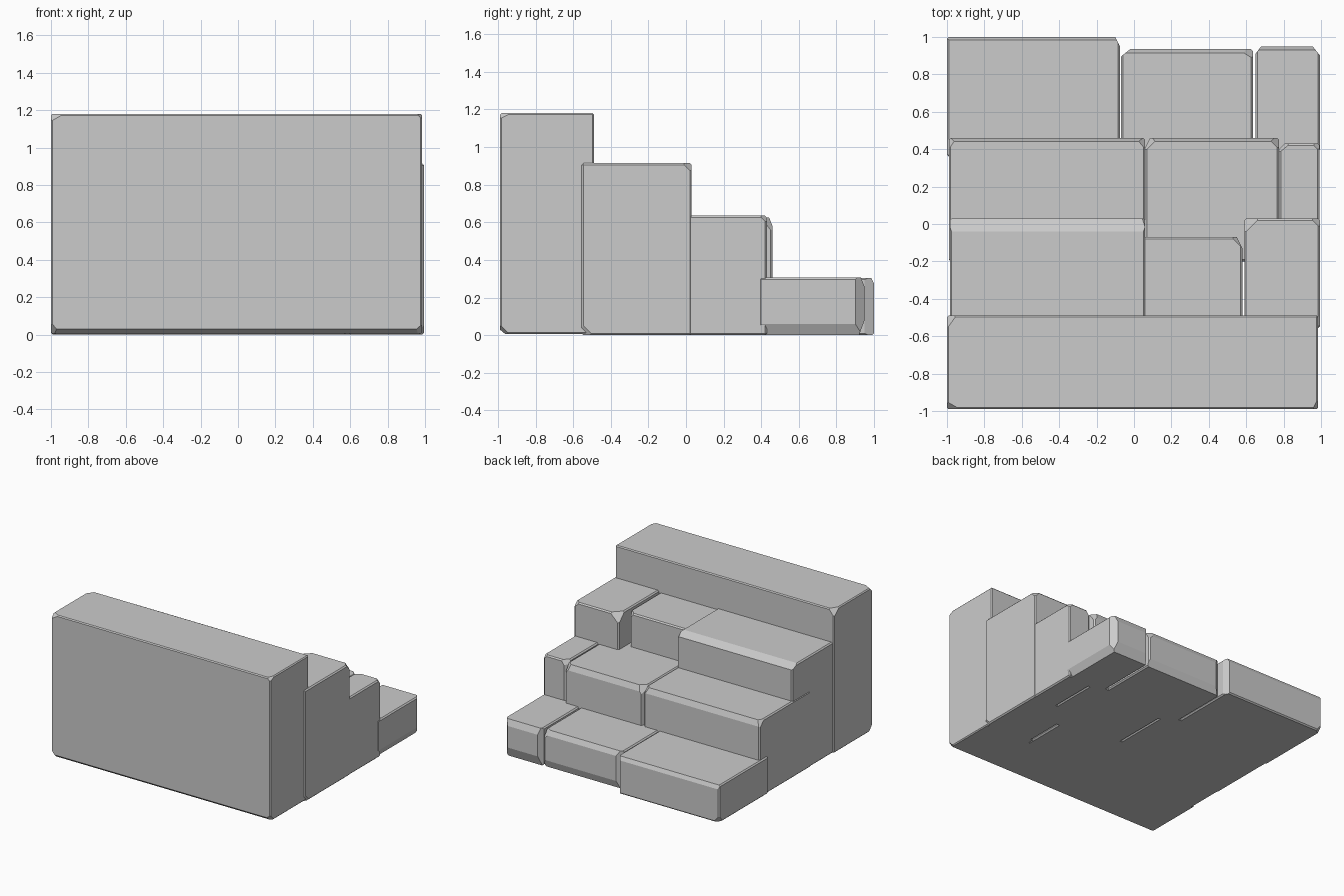
import bpy, bmesh
from mathutils import Vector

if "Cube" in bpy.data.objects:
    bpy.data.objects.remove(bpy.data.objects["Cube"])

stone = bpy.data.materials.new("stone grey")
stone.diffuse_color = (0.6, 0.6, 0.6, 1)
stone.use_nodes = True
stone.node_tree.nodes["Principled BSDF"].inputs["Base Color"].default_value = stone.diffuse_color


def block(name, x, y, z, bevel=0.012, chips=()):
    """Box with chamfered exposed edges; chips are (corner signs, cut size per axis)."""
    bm = bmesh.new()
    bmesh.ops.create_cube(bm, size=1)
    for v in bm.verts:
        v.co = Vector((x[v.co.x > 0], y[v.co.y > 0], z[v.co.z > 0]))
    bmesh.ops.bevel(bm, geom=bm.edges[:], offset=bevel, segments=1,
                    affect='EDGES', clamp_overlap=True)
    for signs, size in chips:
        corner = Vector([r[s > 0] for r, s in zip((x, y, z), signs)])
        # a zero size leaves that axis out, so the cut runs along it as an edge chamfer
        n = Vector([s / d if d else 0 for s, d in zip(signs, size)])
        point = corner - n / n.length_squared
        geom = bm.verts[:] + bm.edges[:] + bm.faces[:]
        cut = bmesh.ops.bisect_plane(bm, geom=geom, plane_co=point,
                                     plane_no=n.normalized(), clear_outer=True)
        edges = [e for e in cut['geom_cut'] if isinstance(e, bmesh.types.BMEdge)]
        bmesh.ops.holes_fill(bm, edges=edges, sides=0)
    bmesh.ops.recalc_face_normals(bm, faces=bm.faces[:])
    me = bpy.data.meshes.new(name)
    bm.to_mesh(me)
    bm.free()
    me.materials.append(stone)
    bpy.context.collection.objects.link(bpy.data.objects.new(name, me))


# Tall wall at the front
block("tall_wall", (-1.0, 0.985), (-0.99, -0.49), (0.005, 1.18), 0.008,
      [((-1, -1, 1), (0.07, 0.04, 0.04)), ((1, -1, -1), (0.06, 0.05, 0.05)),
       ((-1, -1, -1), (0.05, 0.05, 0.06)), ((-1, 1, 1), (0.05, 0.07, 0.06)),
       ((1, -1, 1), (0.03, 0.06, 0.03)), ((0, -1, -1), (0, 0.03, 0.025))])

# Upper step
block("upper_step_left", (-0.985, 0.06), (-0.55, 0.03), (0, 0.91), 0.01,
      [((0, 1, 1), (0, 0.07, 0.03)), ((1, 1, 1), (0.04, 0.06, 0.05))])
block("upper_step_middle", (0.04, 0.58), (-0.55, -0.07), (0, 0.90), 0.01,
      [((1, 1, 1), (0.06, 0.06, 0.07)), ((1, 1, 0), (0.03, 0.06, 0))])
block("upper_step_right", (0.59, 0.995), (-0.555, 0.03), (0, 0.915), 0.01,
      [((-1, 1, 1), (0.08, 0.08, 0.08)), ((1, 1, 1), (0.05, 0.05, 0.05)),
       ((1, -1, -1), (0.03, 0.06, 0.06))])

# Middle step
block("middle_step_left", (-0.99, 0.06), (-0.2, 0.46), (0, 0.625), 0.01,
      [((-1, 1, 1), (0.04, 0.06, 0.06)), ((1, 1, 1), (0.05, 0.06, 0.06)),
       ((0, 1, 1), (0, 0.018, 0.045))])
block("middle_step_middle", (0.06, 0.775), (-0.2, 0.46), (0, 0.625), 0.01,
      [((-1, 1, 1), (0.07, 0.07, 0.1)), ((1, 1, 1), (0.06, 0.06, 0.08)),
       ((0, 1, 1), (0, 0.018, 0.045)), ((-1, 1, 0), (0.025, 0.05, 0))])
block("middle_step_right", (0.775, 0.992), (-0.2, 0.43), (0, 0.635), 0.01,
      [((-1, 1, 1), (0.06, 0.05, 0.08)), ((1, 1, 1), (0.04, 0.04, 0.04)),
       ((-1, 1, 0), (0.03, 0.03, 0))])

# Lower step
block("lower_step_left", (-1.0, -0.075), (0.36, 1.0), (0, 0.305), 0.01,
      [((1, 1, 0), (0.025, 0.05, 0)), ((-1, 1, -1), (0.05, 0.05, 0.06)),
       ((0, 1, 1), (0, 0.015, 0.03))])
block("lower_step_middle", (-0.07, 0.635), (0.36, 0.935), (0, 0.305), 0.01,
      [((-1, 1, 0), (0.05, 0.04, 0)), ((1, 1, 1), (0.08, 0.05, 0.07)),
       ((0, 1, 1), (0, 0.02, 0.04)), ((0, 1, -1), (0, 0.02, 0.06))])
block("lower_step_right", (0.65, 0.995), (0.39, 0.95), (0, 0.307), 0.01,
      [((1, 1, 0), (0.04, 0.05, 0)), ((-1, 1, 0), (0.03, 0.04, 0)),
       ((0, 1, 1), (0, 0.02, 0.05)), ((0, 1, -1), (0, 0.03, 0.08)),
       ((1, 0, -1), (0.03, 0, 0.06))])
